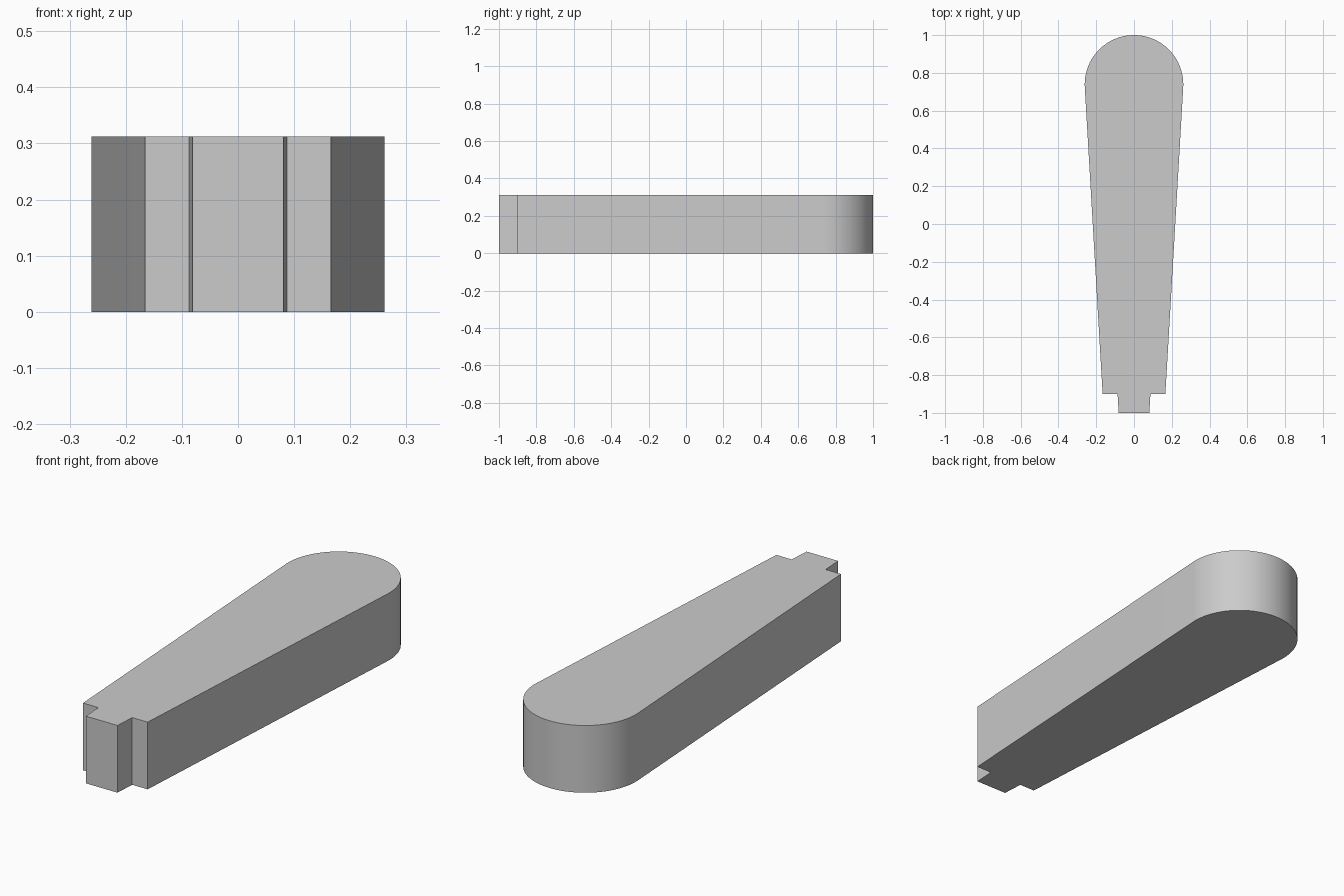
import bpy, bmesh, math

cube = bpy.data.objects.get("Cube")
if cube:
    bpy.data.objects.remove(cube, do_unlink=True)

HEIGHT = 0.312
RADIUS = 0.261
CENTRE_Y = 1 - RADIUS
TAPER = 0.058      # angle of the straight sides
ARC_STEPS = 48

# Plain grey material
grey = bpy.data.materials.new("grey")
grey.use_nodes = True
colour = (0.6, 0.6, 0.6, 1)
grey.diffuse_color = colour
grey.node_tree.nodes["Principled BSDF"].inputs["Base Color"].default_value = colour

# Outline: stepped tab at the front, tapered sides, rounded back
right_half = [(0.081, -1), (0.087, -0.9), (0.166, -0.9)]
outline = list(right_half)
for i in range(ARC_STEPS + 1):
    a = -TAPER + (math.pi + 2 * TAPER) * i / ARC_STEPS
    outline.append((RADIUS * math.cos(a), CENTRE_Y + RADIUS * math.sin(a)))
outline += [(-x, y) for x, y in reversed(right_half)]

# Extrude the outline into a solid bar
bm = bmesh.new()
base = bm.faces.new([bm.verts.new((x, y, 0)) for x, y in outline])
top = bmesh.ops.extrude_face_region(bm, geom=[base], use_keep_orig=True)
bmesh.ops.translate(bm, vec=(0, 0, HEIGHT),
                    verts=[v for v in top["geom"] if isinstance(v, bmesh.types.BMVert)])
bmesh.ops.recalc_face_normals(bm, faces=bm.faces)
mesh = bpy.data.meshes.new("tapered_bar")
bm.to_mesh(mesh)
bm.free()
mesh.materials.append(grey)

bar = bpy.data.objects.new("tapered_bar", mesh)
bpy.context.collection.objects.link(bar)

# Smooth rounded end, sharp edges elsewhere
bpy.context.view_layer.objects.active = bar
bar.select_set(True)
bpy.ops.object.shade_smooth_by_angle(angle=math.radians(30))
